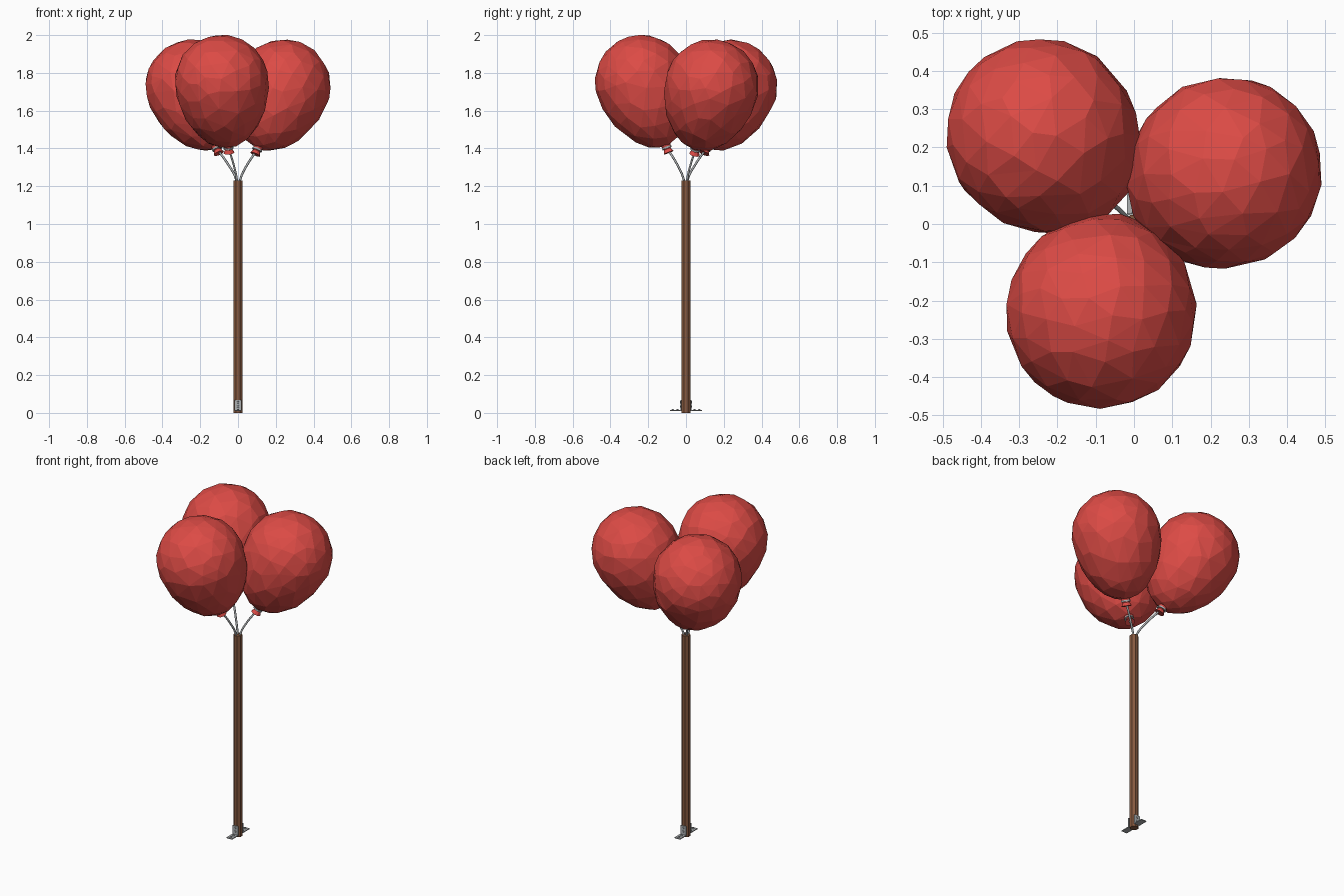
import bpy, bmesh, math
from mathutils import Vector, Matrix

if "Cube" in bpy.data.objects:
    bpy.data.objects.remove(bpy.data.objects["Cube"])


def material(name, rgb):
    m = bpy.data.materials.new(name)
    m.diffuse_color = (*rgb, 1)
    m.use_nodes = True
    m.node_tree.nodes["Principled BSDF"].inputs["Base Color"].default_value = m.diffuse_color
    return m


RED = material("balloon red", (0.72, 0.07, 0.06))
WOOD = material("brown wood", (0.24, 0.10, 0.05))
STEEL = material("grey metal", (0.42, 0.44, 0.45))


def add_object(name, bm, mat):
    me = bpy.data.meshes.new(name)
    bm.to_mesh(me)
    bm.free()
    me.materials.append(mat)
    ob = bpy.data.objects.new(name, me)
    bpy.context.collection.objects.link(ob)
    return ob


def cone(name, mat, centre, axis, r1, r2, depth, sides, turn=0.0):
    """Cylinder or cone whose r1 end points away from the axis direction."""
    bm = bmesh.new()
    bmesh.ops.create_cone(bm, cap_ends=True, segments=sides, radius1=r1, radius2=r2, depth=depth)
    rot = Vector(axis).to_track_quat('Z', 'Y').to_matrix().to_4x4()
    bm.transform(Matrix.Translation(centre) @ rot @ Matrix.Rotation(turn, 4, 'Z'))
    return add_object(name, bm, mat)


def box(name, mat, centre, size):
    bm = bmesh.new()
    bmesh.ops.create_cube(bm, size=1)
    bm.transform(Matrix.Translation(centre) @ Matrix.Diagonal((*size, 1)))
    return add_object(name, bm, mat)


# Eight-sided wooden post
cone("post", WOOD, (0, 0, 0.615), (0, 0, 1), 0.025, 0.025, 1.23, 8, math.pi / 8)

# Angle brackets with screws, front and back of the post foot
for s, side in ((-1, "front"), (1, "back")):
    box(f"bracket_upright_{side}", STEEL, (0, s * 0.0255, 0.04), (0.037, 0.005, 0.058))
    box(f"bracket_foot_{side}", STEEL, (0, s * 0.0545, 0.013), (0.037, 0.061, 0.005))
    for i, z in enumerate((0.034, 0.056)):
        cone(f"upright_screw_{side}_{i}", STEEL, (0, s * 0.0295, z), (0, s, 0), 0.007, 0.005, 0.006, 8)
    for i, y in enumerate((0.045, 0.07)):
        cone(f"foot_screw_{side}_{i}", STEEL, (0, s * y, 0.017), (0, 0, 1), 0.007, 0.005, 0.005, 8)


def balloon(name, centre, knot):
    centre, knot = Vector(centre), Vector(knot)
    axis = (centre - knot).normalized()
    length = (centre - knot).length
    # Faceted egg: round above, drawn out towards the knot
    bm = bmesh.new()
    bmesh.ops.create_icosphere(bm, subdivisions=5, radius=1)
    for v in bm.verts:
        z = v.co.z
        taper = 1 - 0.07 * z * z if z < 0 else 1
        v.co = Vector((v.co.x * 0.247 * taper, v.co.y * 0.247 * taper,
                       z * (0.247 if z > 0 else length - 0.015)))
    rot = axis.to_track_quat('Z', 'Y').to_matrix().to_4x4()
    bm.transform(Matrix.Translation(centre) @ rot)
    total = len(bm.faces)
    ob = add_object(name, bm, RED)
    dec = ob.modifiers.new("facets", 'DECIMATE')
    dec.ratio = 250 / total
    # Neck, metal band and flared lip
    cone(name + "_neck", RED, knot + axis * 0.012, axis, 0.018, 0.03, 0.04, 10)
    cone(name + "_band", STEEL, knot + axis * 0.004, axis, 0.027, 0.027, 0.009, 12)
    cone(name + "_lip", RED, knot - axis * 0.014, axis, 0.029, 0.019, 0.02, 10)
    # Bowed string from the post top to the band
    out = Vector((knot.x, knot.y, 0)).normalized()
    points = [out * 0.008 + Vector((0, 0, 1.20)), out * 0.013 + Vector((0, 0, 1.235)),
              knot * 0.47 + Vector((0, 0, 1.235)) * 0.53 + Vector((0, 0, 0.008)) + out * 0.003, knot]
    cu = bpy.data.curves.new(name + "_string", 'CURVE')
    cu.dimensions = '3D'
    cu.bevel_depth = 0.006
    cu.bevel_resolution = 1
    cu.resolution_u = 4
    cu.use_fill_caps = True
    sp = cu.splines.new('BEZIER')
    sp.bezier_points.add(len(points) - 1)
    for bp, p in zip(sp.bezier_points, points):
        bp.co = p
        bp.handle_left_type = bp.handle_right_type = 'AUTO'
    cu.materials.append(STEEL)
    bpy.context.collection.objects.link(bpy.data.objects.new(name + "_string", cu))


# Three balloons leaning outwards
balloon("balloon_right", (0.243, 0.137, 1.73), (0.10, 0.05, 1.39))
balloon("balloon_left", (-0.243, 0.236, 1.728), (-0.11, 0.105, 1.395))
balloon("balloon_front", (-0.087, -0.234, 1.753), (-0.05, -0.10, 1.40))
